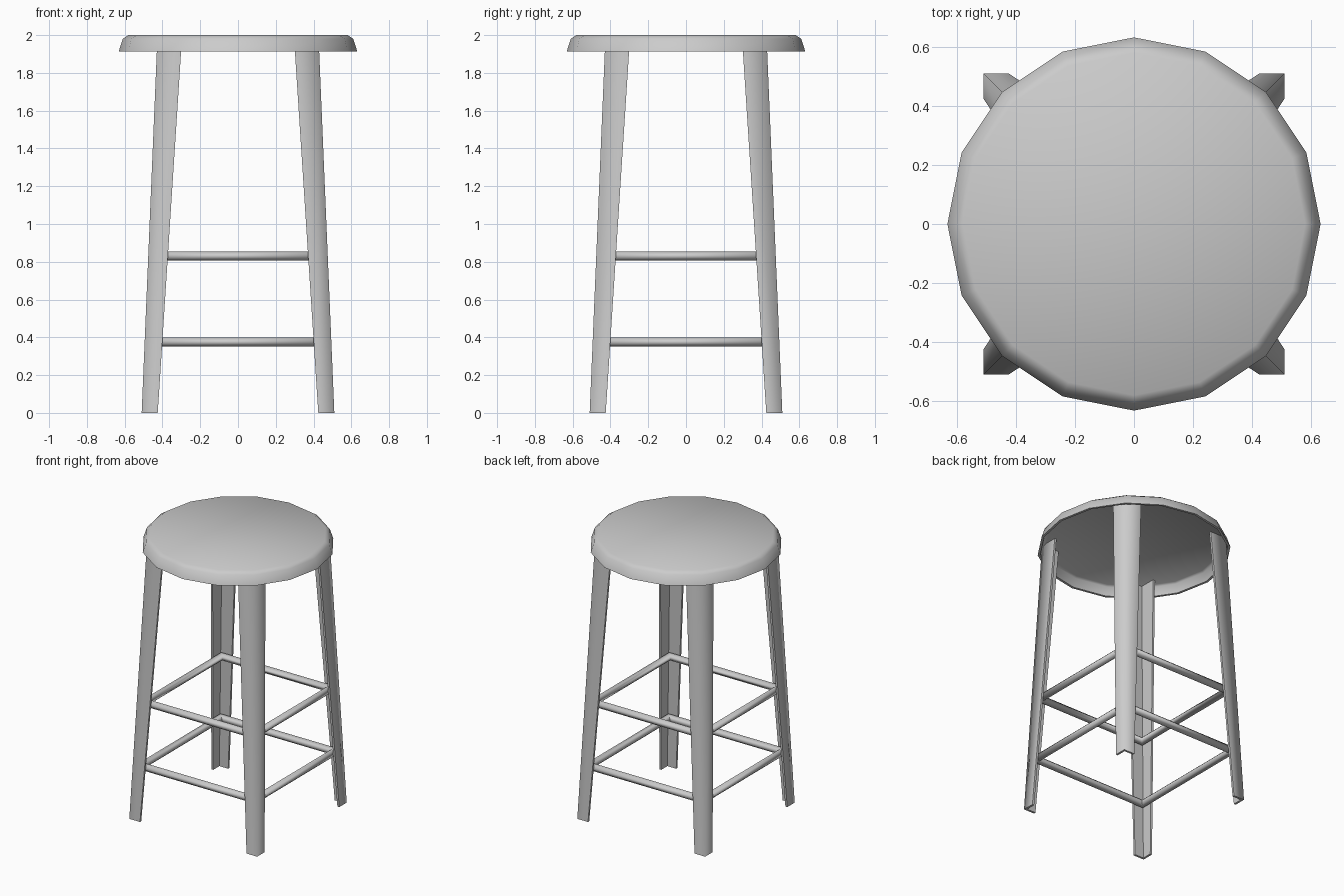
import bpy, bmesh
from math import cos, sin, pi, radians

cube = bpy.data.objects.get("Cube")
if cube:
    bpy.data.objects.remove(cube)

grey = bpy.data.materials.new("painted_grey_metal")
grey.use_nodes = True
grey.diffuse_color = (0.6, 0.6, 0.6, 1)
grey.node_tree.nodes["Principled BSDF"].inputs["Base Color"].default_value = (0.6, 0.6, 0.6, 1)


def loft(name, rings, cyclic=False, angle=60, smooth_edge=None):
    """Skin equal closed rings of points; cap the ends unless cyclic."""
    bm = bmesh.new()
    loops = [[bm.verts.new(p) for p in ring] for ring in rings]
    n = len(loops[0])
    pairs = list(zip(loops, loops[1:]))
    if cyclic:
        pairs.append((loops[-1], loops[0]))
    else:
        bm.faces.new(loops[0])
        bm.faces.new(loops[-1])
    for a, b in pairs:
        for k in range(n):
            m = (k + 1) % n
            bm.faces.new((a[k], a[m], b[m], b[k]))
    bmesh.ops.recalc_face_normals(bm, faces=bm.faces)
    for face in bm.faces:
        face.smooth = True
    for edge in bm.edges:
        edge.smooth = edge.calc_face_angle(0) < radians(angle)
    if smooth_edge is not None:
        for a, b in pairs:
            bm.edges.get((a[smooth_edge], b[smooth_edge])).smooth = True
    mesh = bpy.data.meshes.new(name)
    bm.to_mesh(mesh)
    bm.free()
    mesh.materials.append(grey)
    obj = bpy.data.objects.new(name, mesh)
    bpy.context.collection.objects.link(obj)
    return obj


# Seat: sixteen-sided pressed shell, open underneath
SIDES = 16
profile = [(0.58, 1.98), (0.595, 1.97), (0.615, 1.912),
           (0.632, 1.912), (0.61, 1.98), (0.58, 2.0)]
loft("seat", [[(r * cos(2 * pi * k / SIDES), r * sin(2 * pi * k / SIDES), z)
               for k in range(SIDES)] for r, z in profile])


# Legs: tapered angle sections with the corner facing outward
def leg_section(sx, sy, z, outer, inner, t=0.015):
    web = outer - t
    points = [(outer, outer), (outer, inner), (web, inner),
              (web, web), (inner, web), (inner, outer)]
    return [(sx * x, sy * y, z) for x, y in points]


for sy, depth in ((-1, "front"), (1, "back")):
    for sx, side in ((-1, "right"), (1, "left")):
        loft(f"{depth}_{side}_leg",
             [leg_section(sx, sy, 0, 0.51, 0.425),
              leg_section(sx, sy, 1.98, 0.427, 0.297)], smooth_edge=0)


# Footrests: square rings of round bar, mitred inside the legs
def bar_ring(name, half, z, r=0.025, sides=8):
    corners = [(1, 1), (-1, 1), (-1, -1), (1, -1)]
    rings = []
    for sx, sy in corners:
        ring = []
        for k in range(sides):
            a = 2 * pi * (k + 0.5) / sides
            w = half + r * cos(a)
            ring.append((sx * w, sy * w, z + r * sin(a)))
        rings.append(ring)
    loft(name, rings, cyclic=True)


bar_ring("lower_footrest", 0.455, 0.375)
bar_ring("upper_footrest", 0.435, 0.83)
